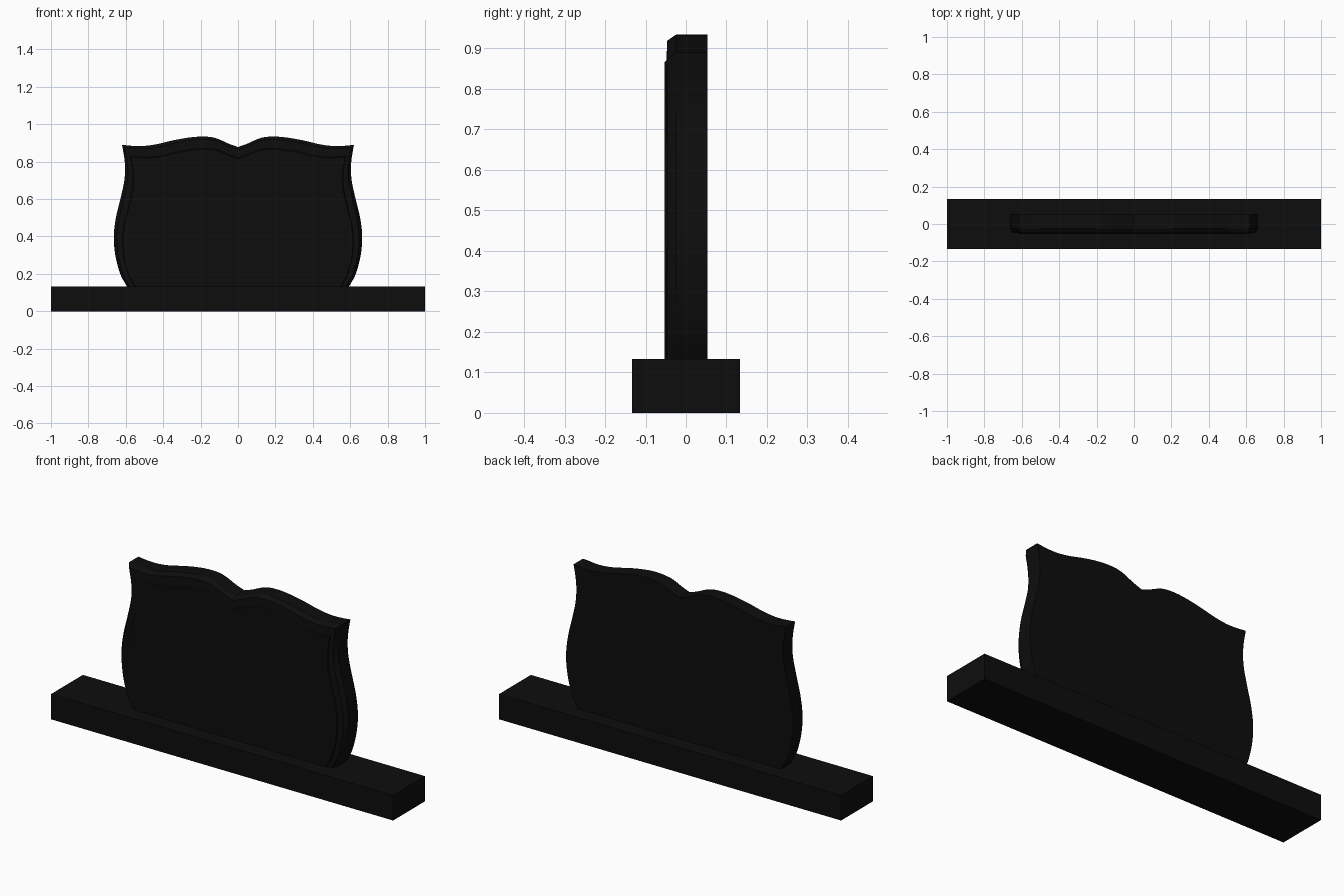
import bpy, bmesh, math
from mathutils import Vector

if "Cube" in bpy.data.objects:
    bpy.data.objects.remove(bpy.data.objects["Cube"])

granite = bpy.data.materials.new("black granite")
granite.diffuse_color = (0.004, 0.004, 0.004, 1)
granite.use_nodes = True
granite.node_tree.nodes["Principled BSDF"].inputs["Base Color"].default_value = granite.diffuse_color
BASE_TOP = 0.133


def spline(pts, steps=5):
    """Catmull-Rom curve through the points, end points included."""
    p = [Vector(a) for a in pts]
    p = [2 * p[0] - p[1]] + p + [2 * p[-1] - p[-2]]
    out = []
    for i in range(1, len(p) - 2):
        a, b, c, d = p[i - 1:i + 3]
        for k in range(steps):
            t = k / steps
            out.append(0.5 * (2 * b + (c - a) * t + (2 * a - 5 * b + 4 * c - d) * t * t
                              + (3 * b - a - 3 * c + d) * t ** 3))
    return out + [p[-2]]


def make_object(name, bm):
    bmesh.ops.recalc_face_normals(bm, faces=bm.faces)
    me = bpy.data.meshes.new(name)
    bm.to_mesh(me)
    bm.free()
    me.materials.append(granite)
    ob = bpy.data.objects.new(name, me)
    bpy.context.collection.objects.link(ob)
    return ob


# base slab
bm = bmesh.new()
bmesh.ops.create_cube(bm, size=1)
for v in bm.verts:
    v.co = (v.co.x * 2, v.co.y * 0.266, (v.co.z + 0.5) * BASE_TOP)
make_object("base_slab", bm)

# half outline of the headstone, right side up then along the top to the centre
side = spline([(0.594, BASE_TOP), (0.63, 0.2), (0.656, 0.3), (0.664, 0.4), (0.653, 0.5),
               (0.629, 0.6), (0.609, 0.69), (0.604, 0.76), (0.608, 0.82), (0.62, 0.89)])
top = spline([(0.62, 0.89), (0.56, 0.884), (0.5, 0.884), (0.43, 0.894), (0.35, 0.913),
              (0.26, 0.929), (0.185, 0.934), (0.12, 0.926), (0.05, 0.896), (0.0, 0.878)])
half = side + top[1:]
outline = half + [Vector((-p.x, p.y)) for p in reversed(half[:-1])]

# headstone: rings from back to front (depth, width scale, height scale)
rings = [(0.053, 1, 1), (-0.025, 1, 1), (-0.047, 0.975, 0.981),
         (-0.048, 0.93, 0.922), (-0.053, 0.925, 0.915)]
bm = bmesh.new()
loops = [[bm.verts.new((p.x * sx, y, BASE_TOP + (p.y - BASE_TOP) * sz)) for p in outline]
         for y, sx, sz in rings]
n = len(outline)
for a, b in zip(loops, loops[1:]):
    for i in range(n):
        j = (i + 1) % n
        bm.faces.new((a[i], a[j], b[j], b[i]))
bm.faces.new(loops[0])
bm.faces.new(loops[-1])
stone = make_object("headstone", bm)

bpy.context.view_layer.objects.active = stone
stone.select_set(True)
bpy.ops.object.shade_smooth_by_angle(angle=math.radians(25))
